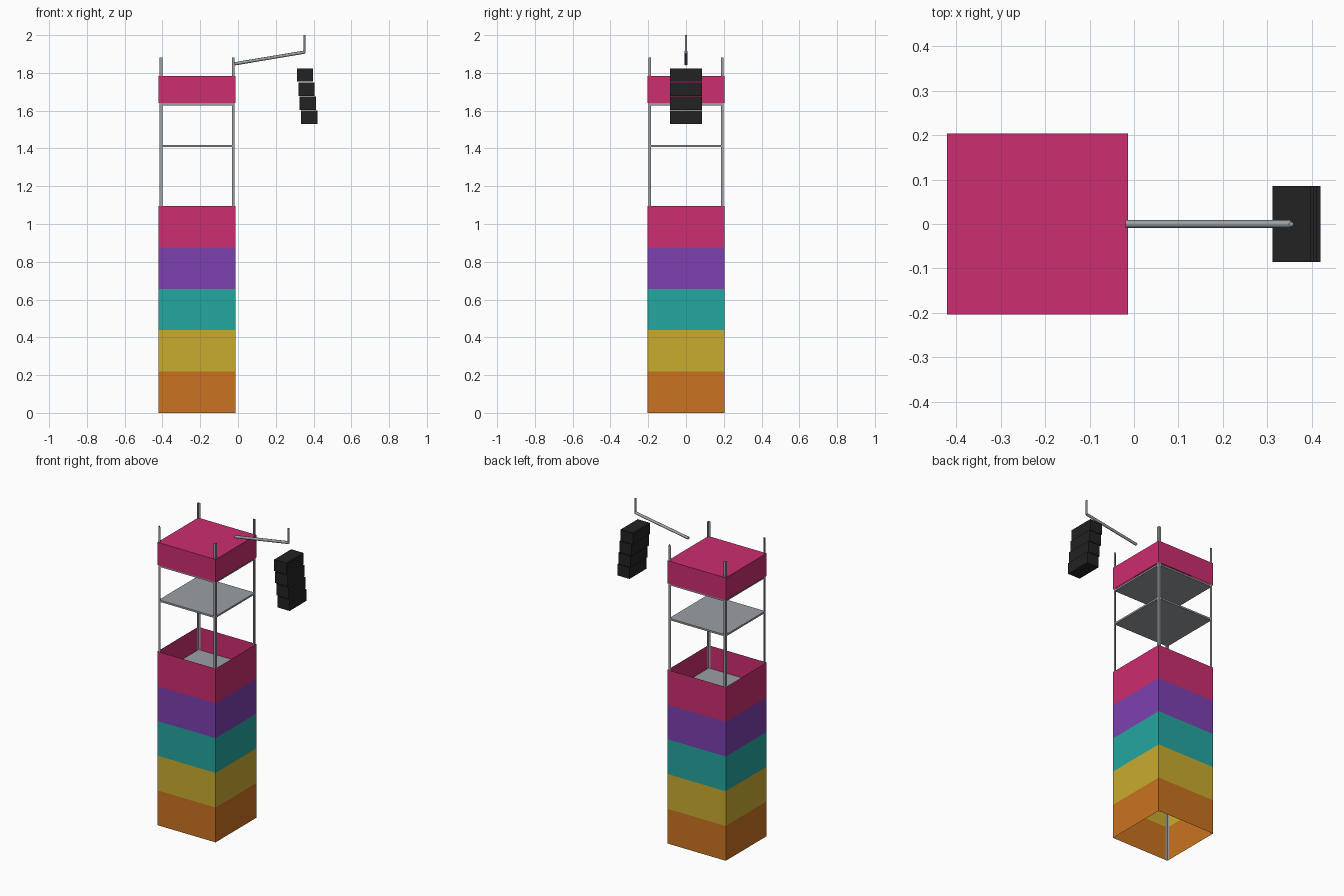
import bpy, bmesh, math
from mathutils import Vector

if "Cube" in bpy.data.objects:
    bpy.data.objects.remove(bpy.data.objects["Cube"])


def material(name, rgb):
    """Flat material from 0-255 sRGB values, stored as linear."""
    m = bpy.data.materials.new(name)
    lin = [((c / 255 + 0.055) / 1.055) ** 2.4 for c in rgb]
    m.diffuse_color = (*lin, 1)
    m.use_nodes = True
    m.node_tree.nodes["Principled BSDF"].inputs["Base Color"].default_value = m.diffuse_color
    return m


PINK = material("pink", (204, 45, 112))
PURPLE = material("purple", (125, 65, 176))
TEAL = material("teal", (36, 166, 160))
YELLOW = material("yellow", (201, 172, 47))
ORANGE = material("orange", (202, 115, 33))
STEEL = material("steel grey", (155, 159, 163))
BLACK = material("speaker black", (34, 34, 34))

CX = -0.217          # tower centre in x
HALF = 0.203         # half width of the fabric cover
POST = 0.199         # half width of the steel frame


def make_object(name, bm, mats):
    mesh = bpy.data.meshes.new(name)
    bm.to_mesh(mesh)
    bm.free()
    for m in mats:
        mesh.materials.append(m)
    ob = bpy.data.objects.new(name, mesh)
    bpy.context.collection.objects.link(ob)
    return ob


def box(name, centre, size, mat):
    bm = bmesh.new()
    bmesh.ops.create_cube(bm, size=1)
    for v in bm.verts:
        v.co = Vector(centre) + Vector([a * b for a, b in zip(v.co, size)])
    return make_object(name, bm, [mat])


def tube(name, start, end, radius, mat):
    start, end = Vector(start), Vector(end)
    bpy.ops.mesh.primitive_cylinder_add(vertices=12, radius=radius,
                                        depth=(end - start).length,
                                        location=(start + end) / 2)
    ob = bpy.context.object
    ob.name = name
    ob.rotation_euler = (end - start).to_track_quat('Z', 'Y').to_euler()
    ob.data.materials.append(mat)
    bpy.ops.object.shade_smooth_by_angle(angle=math.radians(40))


def fabric_sleeve(name, levels, mats, lid=False):
    """Thin square sleeve, one colour per height band."""
    bm = bmesh.new()
    corners = [(-1, -1), (1, -1), (1, 1), (-1, 1)]
    rings = [[bm.verts.new((CX + x * HALF, y * HALF, z)) for x, y in corners]
             for z in levels]
    for band, (lo, hi) in enumerate(zip(rings, rings[1:])):
        for i in range(4):
            j = (i + 1) % 4
            bm.faces.new((lo[i], lo[j], hi[j], hi[i])).material_index = band
    if lid:
        bm.faces.new(rings[-1])
    return make_object(name, bm, mats)


# Striped lower cover, open at both ends, and the closed upper cover
fabric_sleeve("striped_cover", [0.219 * i for i in range(6)],
              [ORANGE, YELLOW, TEAL, PURPLE, PINK])
fabric_sleeve("top_cover", [1.64, 1.783], [PINK], lid=True)

# Four sheet-metal angle posts
LEG = 0.015
for name, sx, sy in (("front_left_post", -1, -1), ("front_right_post", 1, -1),
                     ("back_right_post", 1, 1), ("back_left_post", -1, 1)):
    bm = bmesh.new()
    profile = [(POST - LEG, POST), (POST, POST), (POST, POST - LEG)]
    lo, hi = [[bm.verts.new((CX + sx * x, sy * y, z)) for x, y in profile]
              for z in (0.0, 1.882)]
    for i in range(2):
        f = bm.faces.new((lo[i], lo[i + 1], hi[i + 1], hi[i]))
        if sx * sy > 0:
            f.normal_flip()
    make_object(name, bm, [STEEL])

# Shelves
for name, z in (("lower_shelf", 0.95), ("middle_shelf", 1.414),
                ("upper_shelf", 1.634)):
    box(name, (CX, 0, z), (0.394, 0.394, 0.011), STEEL)

# Hanging arm and its upright pin
tube("hanging_arm", (-0.018, 0, 1.848), (0.353, 0, 1.91), 0.0085, STEEL)
tube("arm_pin", (0.353, 0, 1.905), (0.353, 0, 2.0), 0.0055, STEEL)

# Stepped column of four speakers
for i in range(4):
    box(f"speaker_{i + 1}", (0.354 + 0.0077 * i, 0, 1.789 - 0.0747 * i),
        (0.085, 0.17, 0.071), BLACK)
